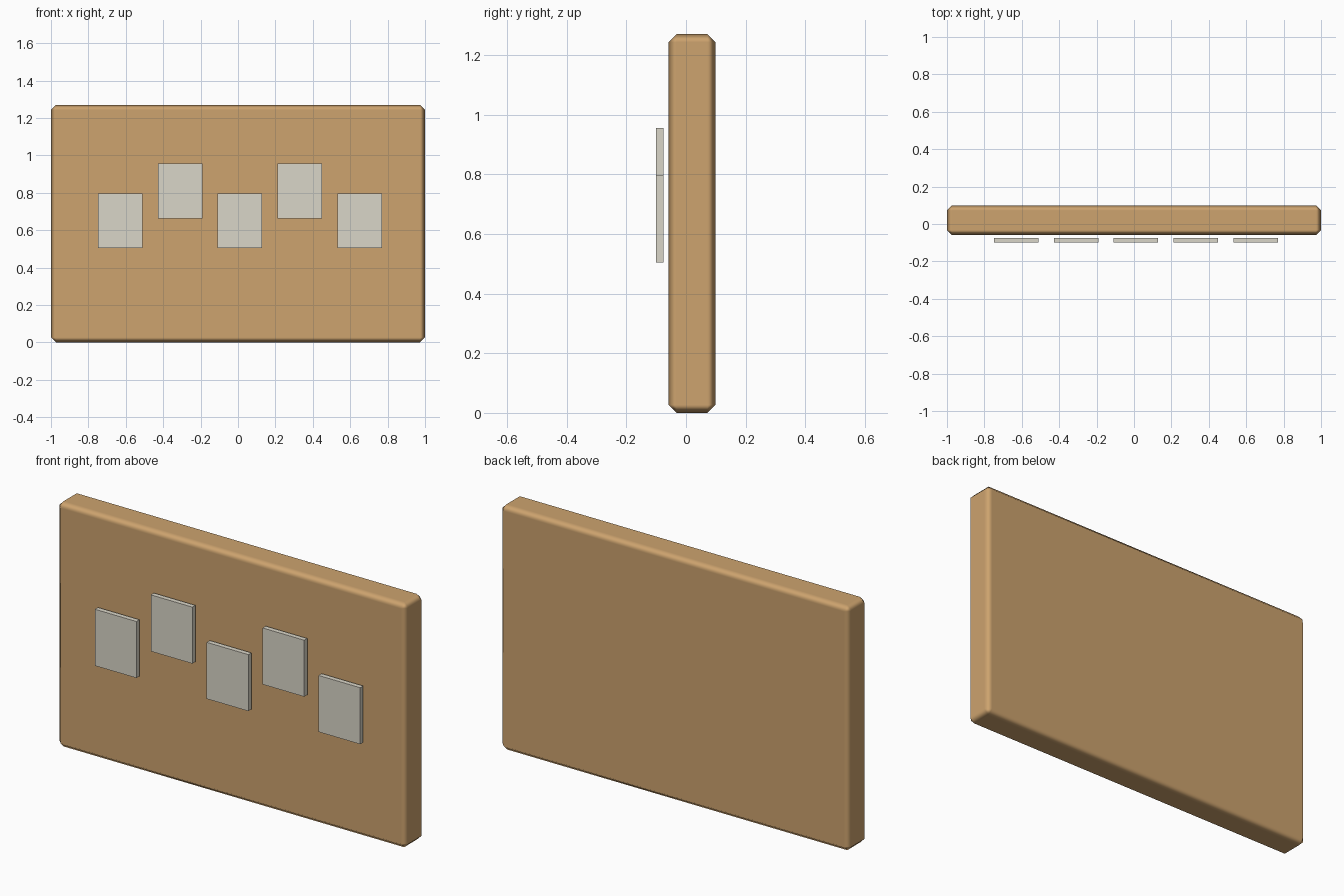
import bpy

if "Cube" in bpy.data.objects:
    bpy.data.objects.remove(bpy.data.objects["Cube"])


def make_material(name, color):
    mat = bpy.data.materials.new(name)
    mat.diffuse_color = (*color, 1.0)
    mat.use_nodes = True
    mat.node_tree.nodes["Principled BSDF"].inputs["Base Color"].default_value = mat.diffuse_color
    return mat


def box(name, center, size, mat):
    bpy.ops.mesh.primitive_cube_add(size=1, location=center)
    obj = bpy.context.object
    obj.name = name
    obj.scale = size
    bpy.ops.object.transform_apply(location=False, rotation=False, scale=True)
    obj.data.materials.append(mat)
    return obj


wood = make_material("warm wood", (0.61, 0.366, 0.156))
paper = make_material("pale paper", (0.70, 0.67, 0.58))

# Board with softly shaded chamfered edges
board = box("board", (0, 0.02, 0.635), (2.0, 0.158, 1.27), wood)
bpy.ops.object.shade_smooth()
bevel = board.modifiers.new("edge_chamfer", 'BEVEL')
bevel.width = 0.027
bevel.segments = 1
bevel.harden_normals = True

# Row of thin cards floating before the board, alternating low and high
for i in range(5):
    z = 0.81 if i % 2 else 0.65
    box(f"card_{i + 1}", (-0.63 + 0.32 * i, -0.0875, z), (0.238, 0.025, 0.292), paper)
